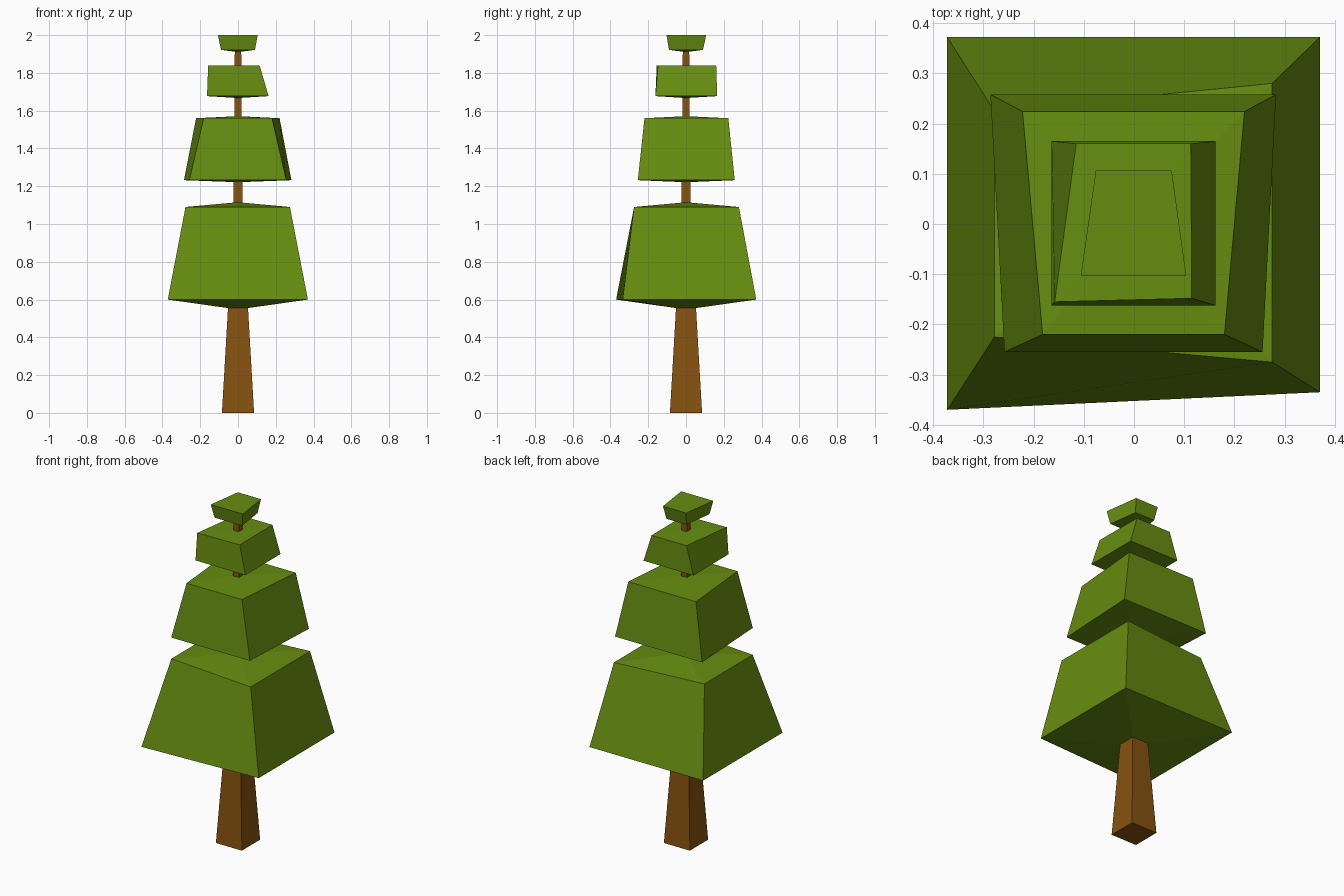
import bpy
import bmesh

if "Cube" in bpy.data.objects:
    bpy.data.objects.remove(bpy.data.objects["Cube"])


def material(name, color):
    m = bpy.data.materials.new(name)
    m.diffuse_color = (*color, 1)
    m.use_nodes = True
    m.node_tree.nodes["Principled BSDF"].inputs["Base Color"].default_value = m.diffuse_color
    return m


GREEN = material("leaf green", (0.135, 0.27, 0.005))
BROWN = material("bark brown", (0.24, 0.085, 0.005))


def square(h):
    return [(-h, h), (h, h), (h, -h), (-h, -h)]


def loft(name, rings, mat, cap_bottom=False, cap_top=False):
    """Join four-cornered rings, given as (z, corners), from bottom to top."""
    bm = bmesh.new()
    loops = [[bm.verts.new((x, y, z)) for x, y in pts] for z, pts in rings]
    for a, b in zip(loops, loops[1:]):
        for i in range(4):
            j = (i + 1) % 4
            bm.faces.new((a[j], a[i], b[i], b[j]))
    if cap_bottom:
        bm.faces.new(loops[0])
    if cap_top:
        bm.faces.new(loops[-1][::-1])
    me = bpy.data.meshes.new(name)
    bm.to_mesh(me)
    bm.free()
    me.materials.append(mat)
    ob = bpy.data.objects.new(name, me)
    bpy.context.collection.objects.link(ob)


# Trunk: tapered base, then the short lengths visible between the tiers
loft("trunk_base", [(0, square(0.085)), (0.555, square(0.053))], BROWN, cap_bottom=True)
loft("trunk_lower", [(1.113, square(0.025)), (1.222, square(0.023))], BROWN)
loft("trunk_middle", [(1.57, square(0.019)), (1.668, square(0.018))], BROWN)
loft("trunk_upper", [(1.84, square(0.018)), (1.912, square(0.017))], BROWN)

# Foliage tiers: corners run back left, back right, front right, front left
loft("foliage_bottom", [
    (0.555, square(0.053)),
    (0.60, [(-0.372, 0.372), (0.37, 0.372), (0.37, -0.335), (-0.372, -0.37)]),
    (1.09, [(-0.278, 0.225), (0.275, 0.28), (0.275, -0.275), (-0.278, -0.225)]),
    (1.113, square(0.025))], GREEN)
loft("foliage_lower", [
    (1.222, square(0.023)),
    (1.232, [(-0.286, 0.258), (0.283, 0.258), (0.256, -0.255), (-0.258, -0.255)]),
    (1.56, [(-0.222, 0.224), (0.22, 0.224), (0.18, -0.22), (-0.182, -0.22)]),
    (1.57, square(0.019))], GREEN)
loft("foliage_upper", [
    (1.668, square(0.018)),
    (1.677, [(-0.164, 0.165), (0.162, 0.165), (0.162, -0.162), (-0.164, -0.162)]),
    (1.838, [(-0.115, 0.16), (0.113, 0.16), (0.115, -0.148), (-0.158, -0.155)]),
    (1.84, square(0.018))], GREEN)
loft("foliage_top", [
    (1.912, square(0.017)),
    (1.922, [(-0.065, 0.09), (0.065, 0.09), (0.09, -0.09), (-0.09, -0.09)]),
    (2.0, [(-0.076, 0.107), (0.075, 0.107), (0.104, -0.103), (-0.106, -0.103)])],
    GREEN, cap_top=True)
